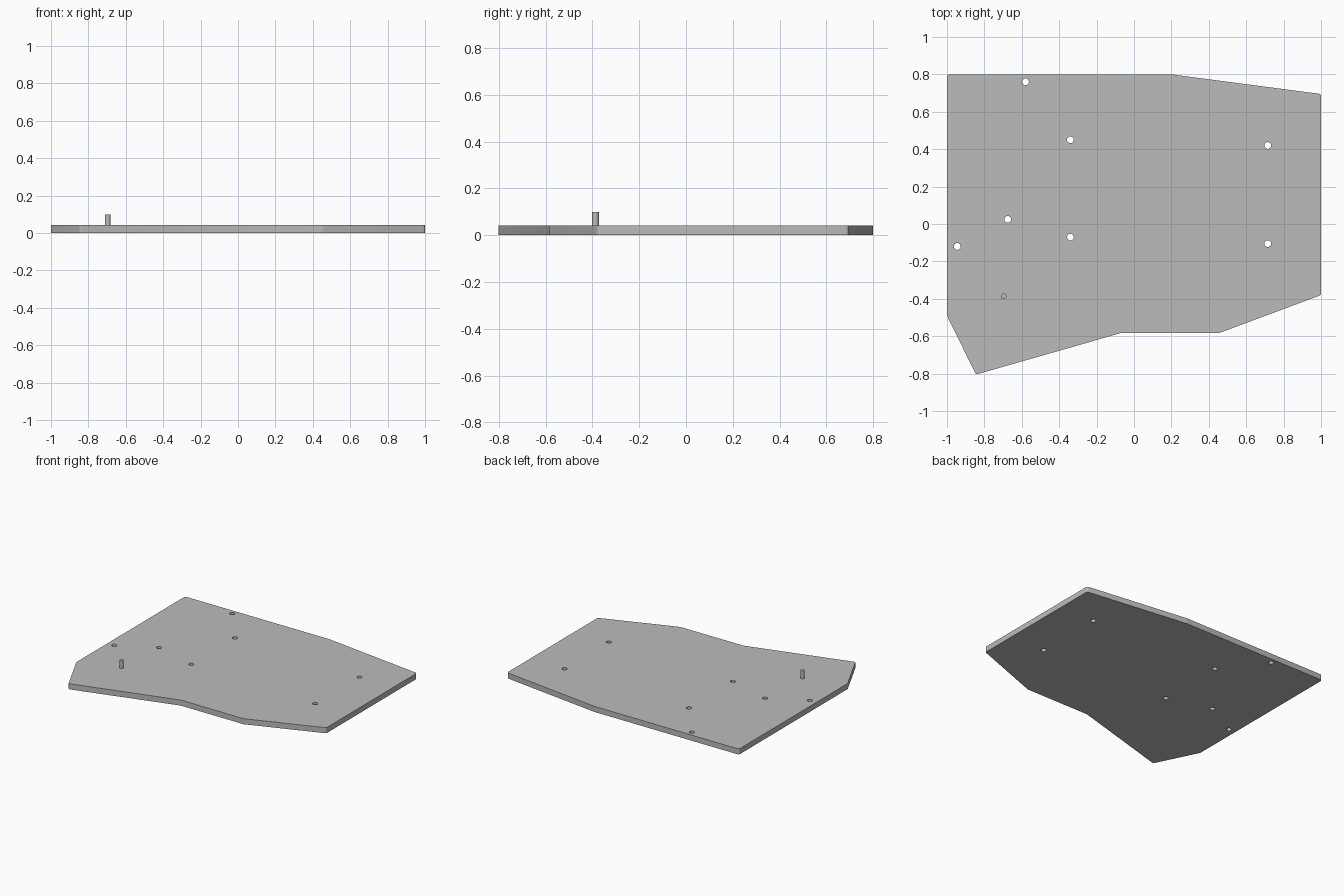
import bpy
import bmesh
from math import cos, sin, tau
from mathutils import Vector

cube = bpy.data.objects.get("Cube")
if cube:
    bpy.data.objects.remove(cube, do_unlink=True)

THICKNESS = 0.042
HOLE_RADIUS = 0.018
CORNER_RADIUS = 0.015

grey = bpy.data.materials.new("plain grey")
grey.use_nodes = True
grey.diffuse_color = (0.5, 0.5, 0.5, 1)
grey.node_tree.nodes["Principled BSDF"].inputs["Base Color"].default_value = (0.5, 0.5, 0.5, 1)


def rounded(corners, radius, steps=6):
    """Round each corner of a closed outline with a tangent arc."""
    points = []
    for i, corner in enumerate(corners):
        p = Vector(corner)
        a = (Vector(corners[i - 1]) - p).normalized()
        b = (Vector(corners[(i + 1) % len(corners)]) - p).normalized()
        half = a.angle(b) / 2
        centre = p + (a + b).normalized() * radius / sin(half)
        reach = radius * cos(half) / sin(half)
        start, end = p + a * reach - centre, p + b * reach - centre
        for k in range(steps + 1):
            arm = start.lerp(end, k / steps).normalized() * radius
            points.append(centre + arm)
    return points


def circle(x, y, radius, sides=32):
    return [(x + radius * cos(tau * k / sides), y + radius * sin(tau * k / sides))
            for k in range(sides)]


def extruded(name, loops, bottom, top):
    """Fill closed loops (inner loops become holes) and extrude upward."""
    curve = bpy.data.curves.new(name, "CURVE")
    curve.dimensions = "2D"
    curve.fill_mode = "BOTH"
    curve.extrude = (top - bottom) / 2
    for loop in loops:
        spline = curve.splines.new("POLY")
        spline.points.add(len(loop) - 1)
        for point, (x, y) in zip(spline.points, loop):
            point.co = (x, y, 0, 1)
        spline.use_cyclic_u = True
    obj = bpy.data.objects.new(name, curve)
    obj.location.z = (top + bottom) / 2
    bpy.context.collection.objects.link(obj)
    bpy.ops.object.select_all(action="DESELECT")
    obj.select_set(True)
    bpy.context.view_layer.objects.active = obj
    bpy.ops.object.convert(target="MESH")
    obj = bpy.context.object
    # Weld caps to walls
    bm = bmesh.new()
    bm.from_mesh(obj.data)
    bmesh.ops.remove_doubles(bm, verts=bm.verts, dist=0.0001)
    bmesh.ops.recalc_face_normals(bm, faces=bm.faces)
    bm.to_mesh(obj.data)
    bm.free()
    obj.data.materials.clear()
    obj.data.materials.append(grey)
    bpy.ops.object.shade_smooth_by_angle()
    return obj


# Flat plate with drilled holes
outline = [(-1, 0.8), (-1, -0.49), (-0.845, -0.805), (-0.07, -0.583),
           (0.455, -0.583), (1, -0.38), (1, 0.695), (0.2, 0.8)]
holes = [(-0.58, 0.76), (-0.34, 0.45), (0.715, 0.42), (-0.675, 0.025),
         (-0.945, -0.12), (-0.34, -0.07), (0.715, -0.105)]
# The concave corner stays sharp; the rest are rounded
sharp = outline[3]
edge = [p for i, p in enumerate(rounded(outline, CORNER_RADIUS)) if i // 7 != 3]
edge.insert(21, Vector(sharp))
extruded("plate", [edge] + [circle(x, y, HOLE_RADIUS) for x, y in holes], 0, THICKNESS)

# Upright locating pin
extruded("pin", [circle(-0.697, -0.387, 0.015)], THICKNESS - 0.01, 0.1)
